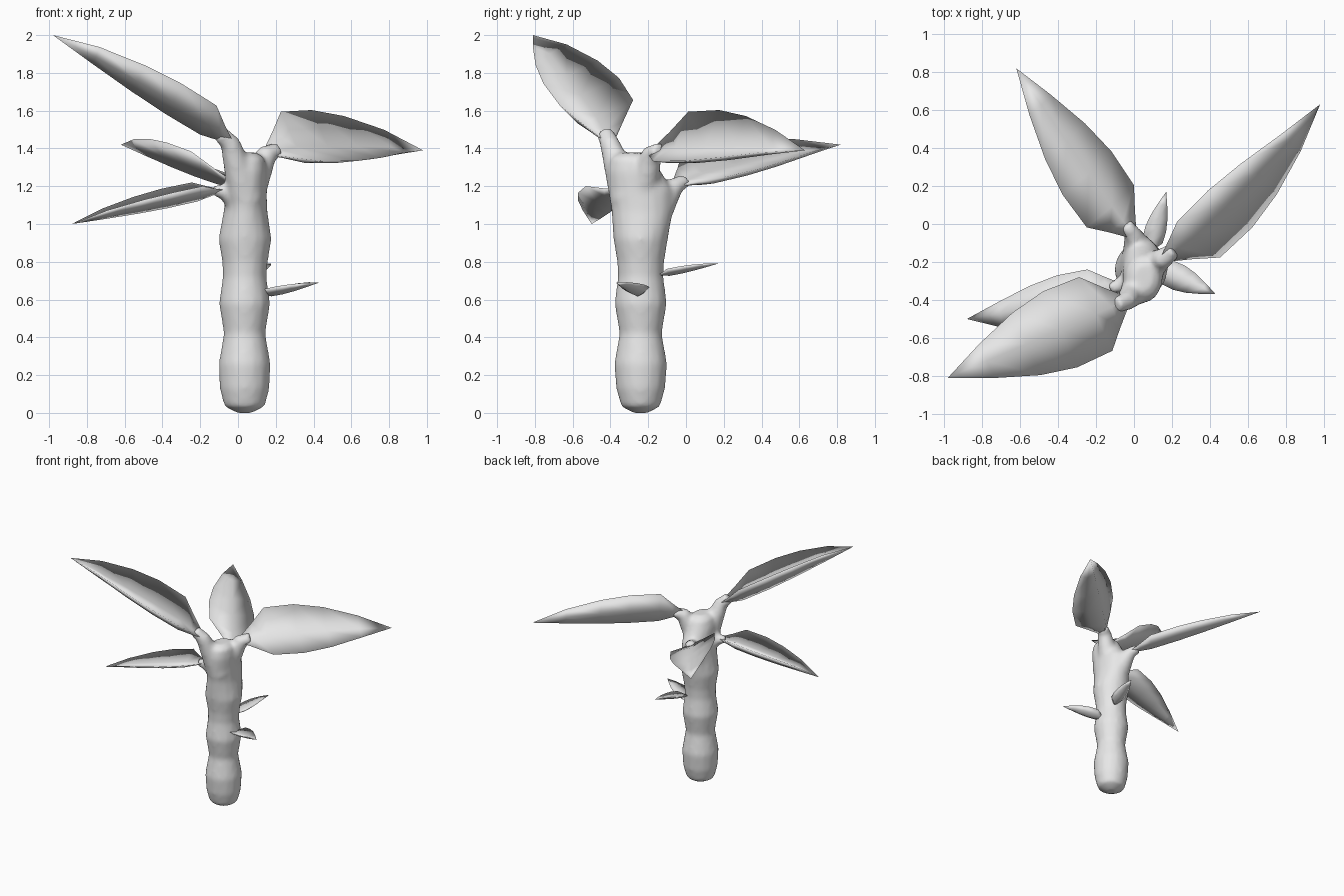
import bpy, bmesh, math
from mathutils import Vector as V

cube = bpy.data.objects.get("Cube")
if cube:
    bpy.data.objects.remove(cube, do_unlink=True)

grey = bpy.data.materials.new("plain_grey")
grey.use_nodes = True
grey.diffuse_color = (0.8, 0.8, 0.8, 1)
grey.node_tree.nodes["Principled BSDF"].inputs["Base Color"].default_value = (0.8, 0.8, 0.8, 1)


def loft(name, rings):
    """Skin a list of equal-sized point rings and close both ends."""
    bm = bmesh.new()
    rows = [[bm.verts.new(p) for p in ring] for ring in rings]
    n = len(rows[0])
    for a, b in zip(rows, rows[1:]):
        for i in range(n):
            j = (i + 1) % n
            bm.faces.new((a[i], a[j], b[j], b[i]))
    bm.faces.new(rows[0][::-1])
    bm.faces.new(rows[-1])
    bmesh.ops.remove_doubles(bm, verts=bm.verts, dist=0.0005)
    bmesh.ops.recalc_face_normals(bm, faces=bm.faces)
    mesh = bpy.data.meshes.new(name)
    bm.to_mesh(mesh)
    bm.free()
    for poly in mesh.polygons:
        poly.use_smooth = True
    mesh.materials.append(grey)
    obj = bpy.data.objects.new(name, mesh)
    bpy.context.collection.objects.link(obj)
    return obj


def circle(c, x, y, sides):
    return [c + x * math.cos(k * math.tau / sides) + y * math.sin(k * math.tau / sides)
            for k in range(sides)]


def tube(name, points, radii, sides=12):
    rings = []
    for i, p in enumerate(points):
        d = (points[min(i + 1, len(points) - 1)] - points[max(i - 1, 0)]).normalized()
        x = d.orthogonal().normalized() if i == 0 else (x - d * x.dot(d)).normalized()
        rings.append(circle(p, x * radii[i], d.cross(x) * radii[i], sides))
    return loft(name, rings)


# Station along the leaf, width factor, edge lift factor
BLADE = [(0, .15, .12), (.08, .52, .5), (.17, .97, 1), (.37, 1, 1.02),
         (.56, .82, .9), (.78, .45, .6), (1, 0, 0)]


def leaf(name, base, tip, half_width, lift, keel):
    """Keeled blade: raised side edges, shallow trough on top, rounded keel below."""
    base, tip, w, up = V(base), V(tip), V(half_width), V(lift)
    down = up.normalized() * -keel
    rings = []
    for t, fw, fl in BLADE:
        c = base.lerp(tip, t)
        left, right = c - w * fw + up * fl, c + w * fw + up * fl
        low = c + down * fw
        top = low.lerp((left + right) / 2, 0.55 if t > 0 else 0.9)
        side = (low - (left + right) / 2) * 0.12
        rings.append([left, top, right, right.lerp(low, .5) + side, low,
                      left.lerp(low, .5) + side])
    return loft(name, rings)


# Trunk: height, centre x, centre y, radius x, radius y
TRUNK = [(0.0, .035, -.24, .04, .04), (.035, .035, -.24, .108, .104),
         (.13, .035, -.24, .132, .13), (.26, .035, -.24, .138, .141),
         (.42, .035, -.24, .11, .112), (.58, .035, -.24, .136, .139),
         (.72, .035, -.24, .116, .121), (.80, .037, -.24, .121, .125),
         (.92, .037, -.24, .141, .145), (1.07, .04, -.232, .116, .164),
         (1.18, .045, -.24, .108, .17), (1.28, .046, -.275, .106, .142),
         (1.35, .05, -.285, .092, .115), (1.378, .05, -.285, .05, .07)]
trunk = loft("trunk", [circle(V((cx, cy, z)), V((rx, 0, 0)), V((0, ry, 0)), 16)
                       for z, cx, cy, rx, ry in TRUNK])

# Large leaves: name, stem root, stem radii, base, tip, half width, edge lift, keel depth
LEAVES = [
    ("upper_front_leaf", (.045, -.305, 1.13), (.1, .053, .045), (-.042, -.405, 1.43),
     (-.98, -.81, 2.0), (-.09, .2, .015), (0, 0, .115), .055),
    ("upper_side_leaf", (.05, -.24, 1.13), (.09, .055, .045), (.155, -.18, 1.375),
     (.98, .63, 1.39), (.117, -.097, -.135), (.045, -.04, .086), .045),
    ("rear_leaf", (.04, -.19, 1.03), (.11, .048, .038), (-.005, -.055, 1.205),
     (-.62, .82, 1.42), (.128, .115, -.07), (-.015, 0, .075), .035),
    ("lower_side_leaf", (.03, -.28, 1.1), (.08, .04, .033), (-.08, -.325, 1.175),
     (-.88, -.5, 1.0), (.03, -.15, -.01), (0, -.03, .065), .03),
]
stems = []
for name, root, radii, base, tip, width, lift, keel in LEAVES:
    leaf(name, base, tip, width, lift, keel)
    into = V(base).lerp(V(tip), .06) + V(lift) * .15
    stems.append(tube(name + "_stem", [V(root), V(base), into], radii))

# Small sprouts growing straight out of the trunk
leaf("front_sprout", (.125, -.232, .63), (.43, -.37, .69), (.03, .064, .004), (0, 0, .022), .024)
leaf("rear_sprout", (.083, -.14, .73), (.17, .17, .79), (.054, -.016, 0), (0, 0, .022), .015)

# Merge the stems into the trunk with soft joints
bpy.ops.object.select_all(action='DESELECT')
for part in stems + [trunk]:
    part.select_set(True)
bpy.context.view_layer.objects.active = trunk
bpy.ops.object.join()
fuse = trunk.modifiers.new("fuse", 'REMESH')
fuse.mode = 'VOXEL'
fuse.voxel_size = 0.016
fuse.use_smooth_shade = True
soften = trunk.modifiers.new("soften", 'SMOOTH')
soften.factor = 0.5
soften.iterations = 7
